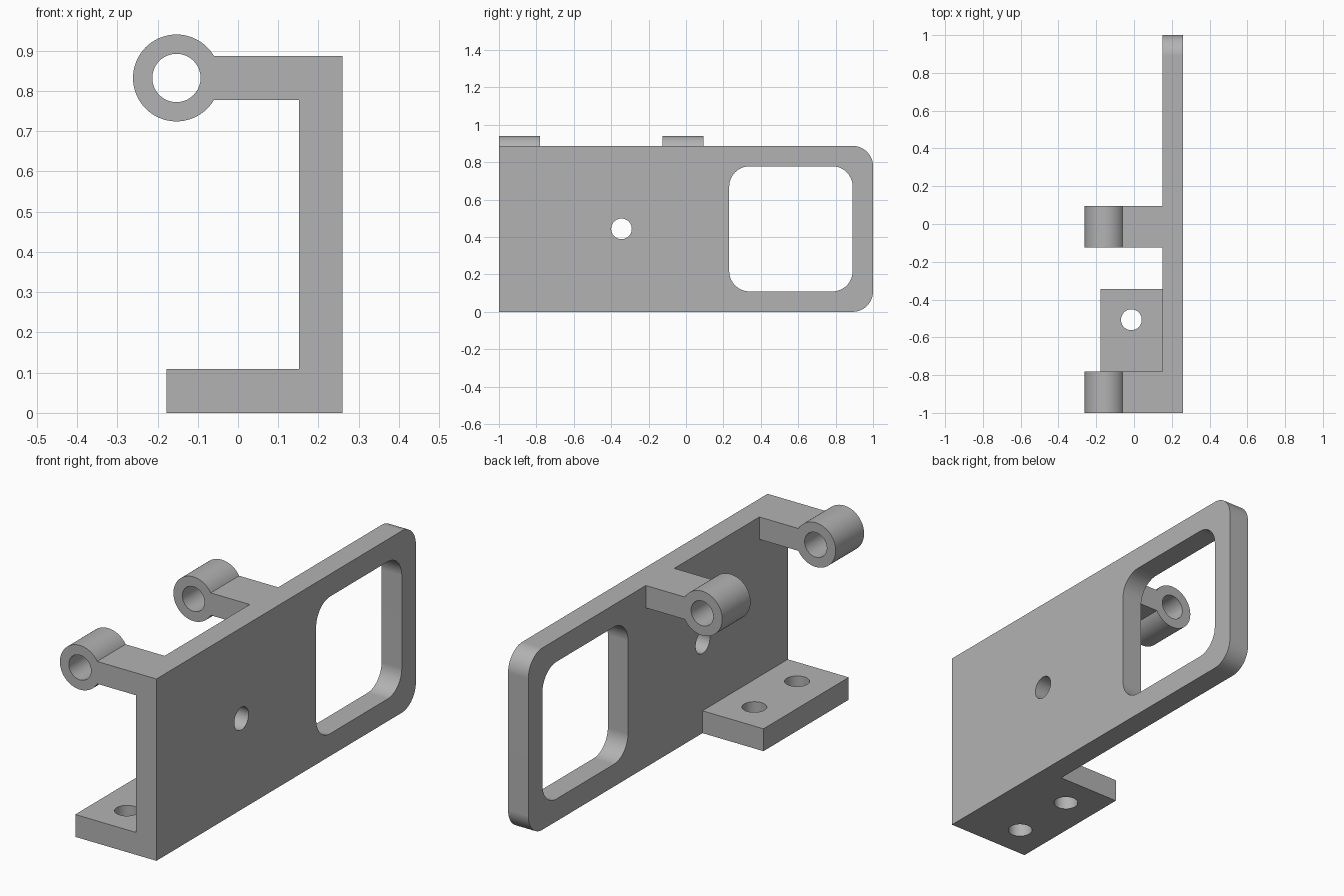
import bpy, bmesh
from math import sin, cos, pi, asin, radians
from mathutils import Vector

cube = bpy.data.objects.get("Cube")
if cube:
    bpy.data.objects.remove(cube, do_unlink=True)

# Main dimensions
T = 0.109                    # wall thickness
X0, X1 = 0.151, 0.26         # plate faces
TOP = 0.887                  # plate height
EYE_X, EYE_Z = -0.153, TOP - T / 2

grey = bpy.data.materials.new("plain_grey")
grey.use_nodes = True
COLOUR = (0.45, 0.45, 0.45, 1)
grey.diffuse_color = COLOUR
grey.node_tree.nodes["Principled BSDF"].inputs["Base Color"].default_value = COLOUR


def arc(cx, cy, r, start, end, n):
    return [(cx + r * cos(start + (end - start) * i / n),
             cy + r * sin(start + (end - start) * i / n)) for i in range(n + 1)]


def circle(cx, cy, r, n=64):
    return arc(cx, cy, r, 0, 2 * pi, n)[:-1]


def round_rect(a0, b0, a1, b1, r):
    return (arc(a1 - r, b1 - r, r, 0, pi / 2, 16) + arc(a0 + r, b1 - r, r, pi / 2, pi, 16)
            + arc(a0 + r, b0 + r, r, pi, 1.5 * pi, 16) + arc(a1 - r, b0 + r, r, 1.5 * pi, 2 * pi, 16))


def prism(name, outline, axis, lo, hi):
    """Extrude a 2D outline along one axis."""
    place = {"x": lambda a, b, d: (d, a, b),
             "y": lambda a, b, d: (a, d, b),
             "z": lambda a, b, d: (a, b, d)}[axis]
    bm = bmesh.new()
    face = bm.faces.new([bm.verts.new(place(a, b, lo)) for a, b in outline])
    new = bmesh.ops.extrude_face_region(bm, geom=[face])["geom"]
    bmesh.ops.translate(bm, vec=Vector(place(0, 0, hi - lo)),
                        verts=[v for v in new if isinstance(v, bmesh.types.BMVert)])
    bmesh.ops.recalc_face_normals(bm, faces=bm.faces)
    mesh = bpy.data.meshes.new(name)
    bm.to_mesh(mesh)
    bm.free()
    mesh.materials.append(grey)
    obj = bpy.data.objects.new(name, mesh)
    bpy.context.collection.objects.link(obj)
    return obj


def apply(obj, mod):
    bpy.context.view_layer.objects.active = obj
    bpy.ops.object.modifier_apply(modifier=mod.name)


def combine(obj, other, operation):
    mod = obj.modifiers.new(operation.lower(), "BOOLEAN")
    mod.operation, mod.solver, mod.object = operation, "EXACT", other
    apply(obj, mod)
    bpy.data.objects.remove(other, do_unlink=True)


# Plate, rounded at the back end only
plate_outline = ([(-1, 0)] + arc(1 - T, T, T, -pi / 2, 0, 16)
                 + arc(1 - T, TOP - T, T, 0, pi / 2, 16) + [(-1, TOP)])
bracket = prism("hinge_bracket", plate_outline, "x", X0, X1)

# Mounting foot
foot = prism("foot", [(-0.178, -1), (0.2, -1), (0.2, -0.343), (-0.178, -0.343)], "z", 0, T)
combine(bracket, foot, "UNION")

# Two hinge arms, each ending in a round eye
neck = asin(T / 2 / 0.108)
arm_outline = (arc(EYE_X, EYE_Z, 0.108, neck, 2 * pi - neck, 60)
               + [(0.2, TOP - T), (0.2, TOP)])
for name, y in (("front_arm", -1), ("middle_arm", -0.125)):
    combine(bracket, prism(name, arm_outline, "y", y, y + 0.219), "UNION")

# Window, plate hole, foot holes and eye bore
cutters = [
    prism("window_cutter", round_rect(0.231, T, 1 - T, TOP - T, T), "x", 0, 0.4),
    prism("plate_hole_cutter", circle(-0.345, TOP / 2, 0.055), "x", 0, 0.4),
    prism("bore_cutter", circle(EYE_X, EYE_Z, 0.06), "y", -1.1, 0.2)]
for y in (-0.836, -0.507):
    cutters.append(prism("foot_hole_cutter", circle(-0.014, y, 0.055), "z", -0.1, 0.2))
for cutter in cutters:
    combine(bracket, cutter, "DIFFERENCE")

# Merge flush faces and smooth the curved walls
bm = bmesh.new()
bm.from_mesh(bracket.data)
bmesh.ops.remove_doubles(bm, verts=bm.verts, dist=0.0001)
bmesh.ops.dissolve_limit(bm, angle_limit=radians(0.5), verts=bm.verts, edges=bm.edges)
bm.to_mesh(bracket.data)
bm.free()

bpy.ops.object.select_all(action="DESELECT")
bracket.select_set(True)
bpy.context.view_layer.objects.active = bracket
bpy.ops.object.shade_smooth_by_angle(angle=radians(30))
weighted = bracket.modifiers.new("even_normals", "WEIGHTED_NORMAL")
weighted.keep_sharp = True
